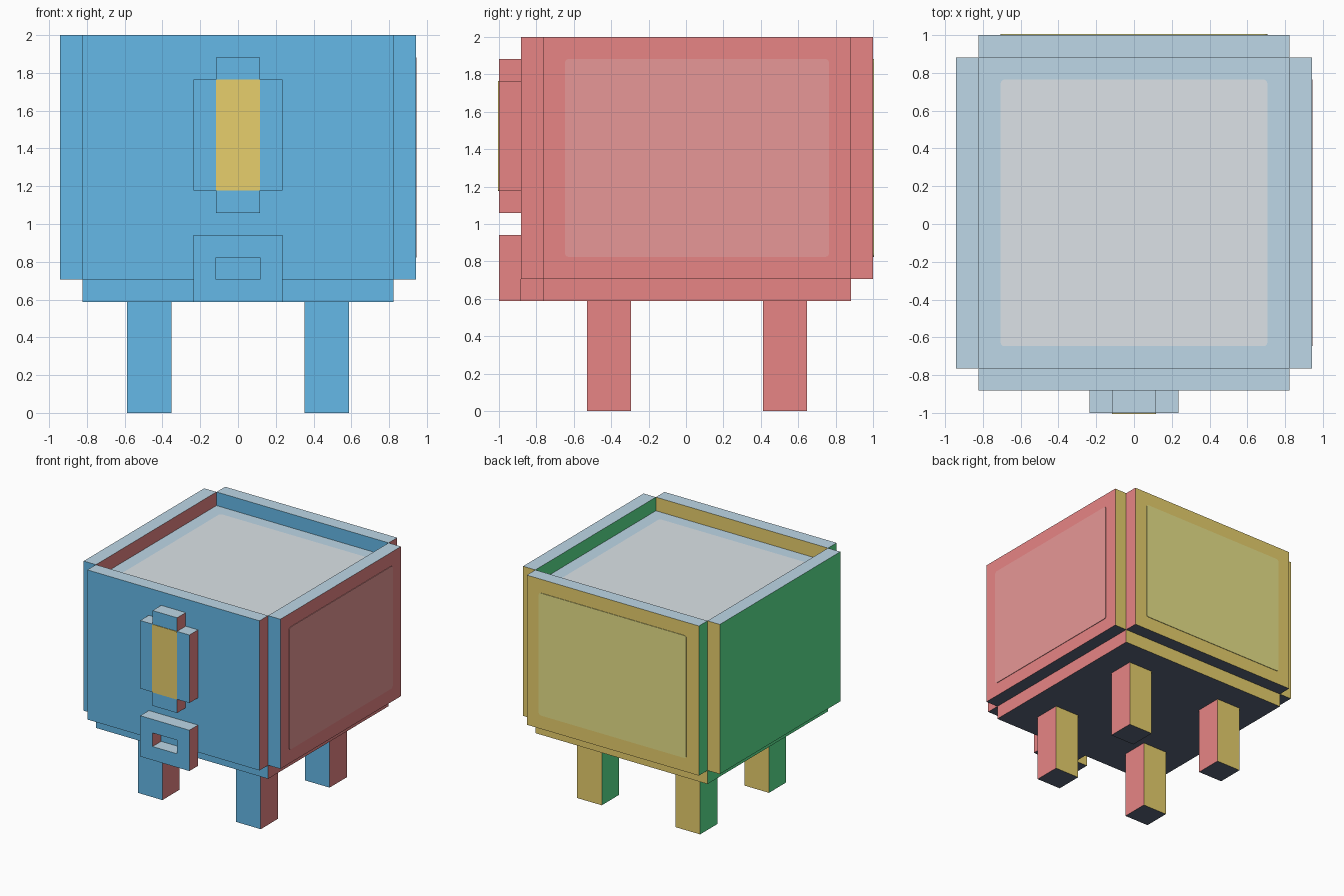
import bpy, bmesh
from mathutils import Vector

if "Cube" in bpy.data.objects:
    bpy.data.objects.remove(bpy.data.objects["Cube"])

U = 2 / 17  # one block of the model's grid


def material(name, rgb):
    """Flat material from 0-255 sRGB values."""
    m = bpy.data.materials.new(name)
    lin = [((c / 255 + 0.055) / 1.055) ** 2.4 for c in rgb]
    m.diffuse_color = (*lin, 1)
    m.use_nodes = True
    m.node_tree.nodes["Principled BSDF"].inputs["Base Color"].default_value = m.diffuse_color
    return m


# One colour for each direction a face can point
SIDES = [
    (Vector((0, -1, 0)), material("sky blue", (108, 198, 248))),
    (Vector((1, 0, 0)), material("coral red", (244, 140, 140))),
    (Vector((0, 1, 0)), material("warm yellow", (248, 222, 117))),
    (Vector((-1, 0, 0)), material("mint green", (98, 245, 155))),
    (Vector((0, 0, 1)), material("pale blue", (199, 227, 243))),
    (Vector((0, 0, -1)), material("slate grey", (90, 102, 122))),
]
LIGHT_RED = material("light red", (245, 161, 160))
LIGHT_YELLOW = material("light yellow", (255, 249, 152))
LIGHT_GREY = material("near white", (234, 241, 246))
YELLOW = SIDES[2][1]


def add_box(bm, lo, hi):
    """Box from grid coordinates: x from centre, y from front, z from ground."""
    lo = Vector((lo[0] * U, lo[1] * U - 1, lo[2] * U))
    hi = Vector((hi[0] * U, hi[1] * U - 1, hi[2] * U))
    verts = bmesh.ops.create_cube(bm, size=1)["verts"]
    for v in verts:
        v.co = Vector(a + (b - a) * (c + 0.5) for a, b, c in zip(lo, hi, v.co))


def finish(bm, name, mats):
    mesh = bpy.data.meshes.new(name)
    bm.to_mesh(mesh)
    bm.free()
    for m in mats:
        mesh.materials.append(m)
    obj = bpy.data.objects.new(name, mesh)
    bpy.context.collection.objects.link(obj)
    return obj


def blocks(name, *boxes):
    """Object made of boxes, coloured by face direction."""
    bm = bmesh.new()
    for lo, hi in boxes:
        add_box(bm, lo, hi)
    bm.normal_update()
    for f in bm.faces:
        f.material_index = max(range(6), key=lambda i: f.normal.dot(SIDES[i][0]))
    return finish(bm, name, [m for _, m in SIDES])


def plate(name, lo, hi, axis, mat, radius=0.02):
    """Thin one-colour plate with rounded corners, facing along an axis."""
    bm = bmesh.new()
    add_box(bm, lo, hi)
    edges = [e for e in bm.edges
             if abs((e.verts[0].co - e.verts[1].co).normalized()[axis]) > 0.9]
    bmesh.ops.bevel(bm, geom=edges, offset=radius, segments=3, profile=0.5,
                    affect='EDGES')
    return finish(bm, name, [mat])


T = 0.04  # plate thickness in grid units

# Body core and the four walls standing around it
blocks("body_core", ((-7, 2, 5), (7, 16, 16)))
blocks("front_wall", ((-7, 1, 6), (7, 2, 17)))
blocks("back_wall", ((-7, 16, 6), (7, 17, 17)))
blocks("right_wall", ((7, 2, 6), (8, 16, 17)))
blocks("left_wall", ((-8, 2, 6), (-7, 16, 17)))

# Legs
for side, x in (("left", -5), ("right", 3)):
    for end, y in (("front", 4), ("back", 12)):
        blocks(f"{end}_{side}_leg", ((x, y, 0), (x + 2, y + 2, 5)))

# Stepped emblem on the front wall
blocks("emblem",
       ((-1, 0, 9), (1, 1, 16)),
       ((-2, 0, 10), (-1, 1, 15)),
       ((1, 0, 10), (2, 1, 15)))
plate("emblem_stripe", (-1, -T, 10), (1, 0, 15), 1, YELLOW, 0.008)

# Ring with a slot, and the peg that ties it to the body
blocks("ring",
       ((-2, 0, 5), (2, 1, 6)),
       ((-2, 0, 7), (2, 1, 8)),
       ((-2, 0, 6), (-1, 1, 7)),
       ((1, 0, 6), (2, 1, 7)))
blocks("ring_peg", ((-1, 1, 5), (1, 2, 6)))

# Lighter panels on the lid, right wall and back wall
plate("lid_panel", (-6, 3, 16), (6, 15, 16 + T), 2, LIGHT_GREY)
plate("right_panel", (8, 3, 7), (8 + T, 15, 16), 0, LIGHT_RED)
plate("back_panel", (-6, 17, 7), (6, 17 + T, 16), 1, LIGHT_YELLOW)
